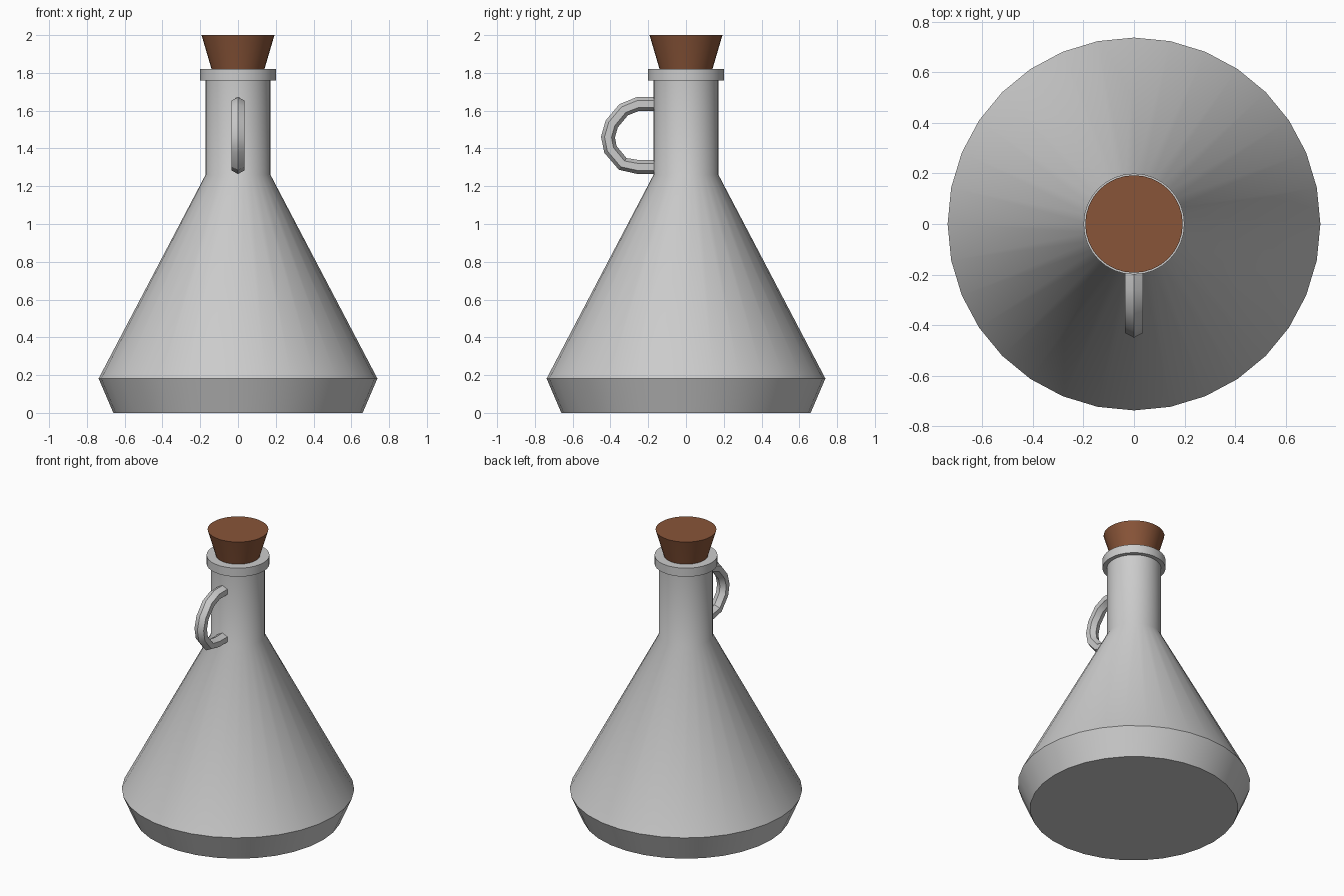
import bpy, bmesh
from math import cos, sin, pi, radians
from mathutils import Vector

if "Cube" in bpy.data.objects:
    bpy.data.objects.remove(bpy.data.objects["Cube"])


def finish(name, bm, color=None):
    bmesh.ops.recalc_face_normals(bm, faces=bm.faces)
    me = bpy.data.meshes.new(name)
    bm.to_mesh(me)
    bm.free()
    ob = bpy.data.objects.new(name, me)
    bpy.context.collection.objects.link(ob)
    if color:
        mat = bpy.data.materials.new(name)
        mat.diffuse_color = color
        mat.use_nodes = True
        mat.node_tree.nodes["Principled BSDF"].inputs["Base Color"].default_value = mat.diffuse_color
        me.materials.append(mat)
    bpy.ops.object.select_all(action='DESELECT')
    ob.select_set(True)
    bpy.context.view_layer.objects.active = ob
    bpy.ops.object.shade_smooth_by_angle(angle=radians(32))
    return ob


def skin(bm, rings):
    # Bridge consecutive vertex rings and cap both ends
    loops = [[bm.verts.new(p) for p in r] for r in rings]
    n = len(loops[0])
    for a, b in zip(loops, loops[1:]):
        for i in range(n):
            j = (i + 1) % n
            bm.faces.new((a[i], a[j], b[j], b[i]))
    bm.faces.new(loops[0])
    bm.faces.new(loops[-1])


def turned(name, profile, color=None, sides=32):
    bm = bmesh.new()
    skin(bm, [[(r * cos(2 * pi * i / sides), r * sin(2 * pi * i / sides), z)
               for i in range(sides)] for r, z in profile])
    return finish(name, bm, color)


# Conical body with neck and lip
turned("flask", [(0.66, 0), (0.738, 0.182), (0.172, 1.26), (0.172, 1.76),
                 (0.2, 1.76), (0.2, 1.82), (0.13, 1.82)])

# Tapered stopper
turned("cork", [(0.125, 1.76), (0.14, 1.82), (0.193, 2.0)], (0.25, 0.09, 0.04, 1))

# Hexagonal tube handle at the front of the neck
path = [Vector((0, y, z)) for y, z in
        [(-0.16, 1.635), (-0.255, 1.635), (-0.33, 1.605), (-0.393, 1.53),
         (-0.413, 1.46), (-0.4, 1.395), (-0.335, 1.318), (-0.255, 1.302),
         (-0.16, 1.302)]]
rings = []
for k, p in enumerate(path):
    t = (path[min(k + 1, len(path) - 1)] - path[max(k - 1, 0)]).normalized()
    if k in (0, len(path) - 1):
        t = Vector((0, -1 if k == 0 else 1, 0))
    out = Vector((1, 0, 0)).cross(t)
    rings.append([p + out * 0.037 * cos(i * pi / 3)
                  + Vector((0.041 * sin(i * pi / 3), 0, 0)) for i in range(6)])
bm = bmesh.new()
skin(bm, rings)
finish("handle", bm)
